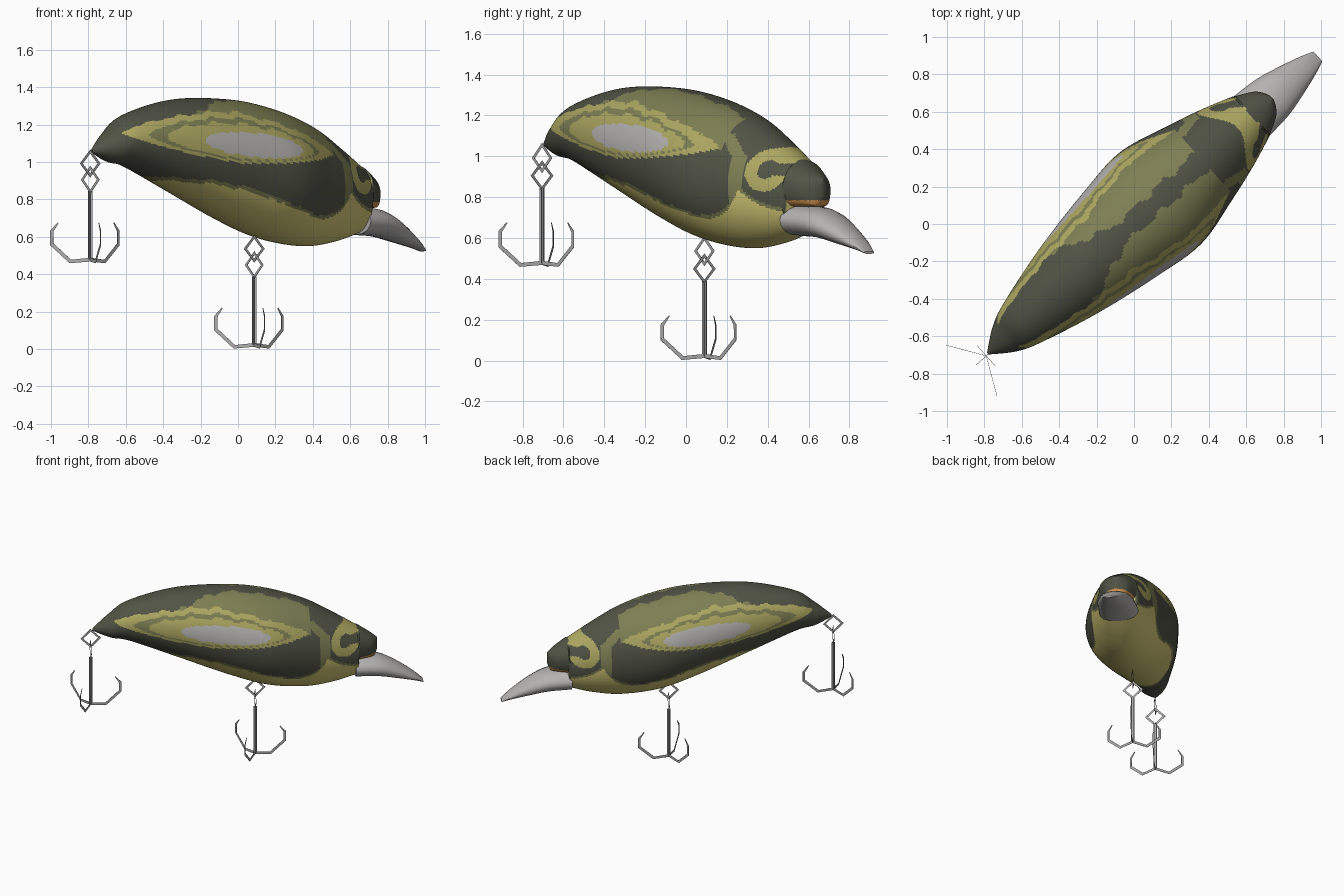
import bpy, bmesh, math
from mathutils import Vector

if "Cube" in bpy.data.objects:
    bpy.data.objects.remove(bpy.data.objects["Cube"])

HEADING = math.radians(42)
U = Vector((math.cos(HEADING), math.sin(HEADING), 0))   # along the lure
V = Vector((-U.y, U.x, 0))                              # across the lure
UP = Vector((0, 0, 1))


def material(name, rgb):
    m = bpy.data.materials.new(name)
    m.diffuse_color = (*rgb, 1)
    m.use_nodes = True
    m.node_tree.nodes["Principled BSDF"].inputs["Base Color"].default_value = m.diffuse_color
    return m


DARK, OLIVE, YELLOW, GREY, ORANGE, BELLY_YELLOW = range(6)
PAINTS = [material("dark_olive", (.082, .087, .06)), material("mid_olive", (.21, .215, .088)),
          material("flank_yellow", (.42, .39, .12)), material("silver_grey", (.46, .45, .44)),
          material("orange", (.65, .29, .075)), material("belly_yellow", (.66, .59, .18))]
METAL = material("hook_metal", (.42, .42, .42))


def place(s, v, z):
    return U * s + V * (v + .008) + UP * z


def smooth_between(rows, n):
    """Catmull-Rom interpolation through rows of station values."""
    out = []
    for i in range(len(rows) - 1):
        quad = [rows[max(i - 1, 0)], rows[i], rows[i + 1], rows[min(i + 2, len(rows) - 1)]]
        for k in range(n):
            t = k / n
            out.append([.5 * (2 * b + (c - a) * t + (2 * a - 5 * b + 4 * c - d) * t * t
                              + (3 * b - a - 3 * c + d) * t ** 3) for a, b, c, d in zip(*quad)])
    return out + [rows[-1]]


def loft(name, stations, sides, mats, paint=None):
    """Stations are (s, top z, bottom z, half width, roundness of the lower half)."""
    bm = bmesh.new()
    rings = []
    where = {}
    for s, zt, zb, hw, power in stations:
        ring = []
        for k in range(sides):
            a = math.tau * k / sides
            sn, cs = math.sin(a), math.cos(a)
            if cs < 0:
                sn = math.copysign(abs(sn) ** power, sn)
            v, z = hw * sn, (zt + zb) / 2 + (zt - zb) / 2 * cs
            vert = bm.verts.new(place(s, v, z))
            where[vert] = Vector((s, v, z))
            ring.append(vert)
        rings.append(ring)
    for r, q in zip(rings, rings[1:]):
        for k in range(sides):
            j = (k + 1) % sides
            bm.faces.new((r[k], r[j], q[j], q[k]))
    if paint:
        for f in bm.faces:
            c = sum((where[v] for v in f.verts), Vector()) / len(f.verts)
            f.material_index = paint(*c)
    bm.faces.new(rings[0])
    bm.faces.new(rings[-1])
    bmesh.ops.recalc_face_normals(bm, faces=bm.faces)
    ob = finish(name, bm, mats)
    bpy.ops.object.select_all(action='DESELECT')
    ob.select_set(True)
    bpy.context.view_layer.objects.active = ob
    bpy.ops.object.shade_smooth_by_angle(angle=math.radians(45))


def finish(name, bm, mats):
    me = bpy.data.meshes.new(name)
    bm.to_mesh(me)
    bm.free()
    for m in mats:
        me.materials.append(m)
    ob = bpy.data.objects.new(name, me)
    bpy.context.collection.objects.link(ob)
    return ob


# Upper edge of the pale belly along the body
BELLY = [(-1.1, .98), (-.73, .93), (-.34, .90), (-.12, .86), (.28, .735), (.40, .71), (.48, .72),
         (.56, .77), (.62, .85), (.67, .81), (.75, .775), (.86, .74), (1.1, .70)]


def belly_line(s):
    for (a, za), (b, zb) in zip(BELLY, BELLY[1:]):
        if s <= b:
            return za + (zb - za) * (s - a) / (b - a)
    return BELLY[-1][1]


def body_paint(s, v, z):
    jag = .008 * math.sin(31 * s) + .005 * math.sin(67 * s + 1)
    low = belly_line(s) + jag * .4
    if s > .862 and .757 < z < .785:             # mouth corner
        return ORANGE
    if z < low - .018:
        return BELLY_YELLOW
    if z < low:
        return OLIVE
    if s > .5:                                   # head with gill belt and eye ring
        ds, dz = s - .755, z - .935
        d = math.hypot(ds, dz)
        if .045 < d < .108 and not (ds > .02 and abs(dz) < .03):
            return YELLOW
        belt = .60 - max(0, z - 1.0) * .9 + jag  # sweeps back into the flank patch
        if abs(s - belt) < .032 and z < 1.11:
            return OLIVE
        return DARK
    h = z - 1.09 + .08 * (s + .12)               # nested flank patches

    def inside(centre, a, up, down, p=2):
        return (abs(s - centre) / a) ** p + (abs(h) / (up if h > 0 else down)) ** p < 1
    if inside(-.12, .32, .065, .065):
        return GREY
    if inside(-.19, .48 + jag, .11 + jag, .08, 1.7):
        return YELLOW
    if inside(-.21, .56, .137 + jag, .09, 1.5):
        return OLIVE
    if inside(-.21, .69, .17 + jag, .103, 1.4):
        return YELLOW
    if h > -.01 and s > -.6 and abs(v) > .055 + 1.5 * jag + max(0, -.1 - s) * .35:
        return OLIVE
    return DARK


# Body, ending in a blunt snout that overhangs the lip
body = [(-1.045, 1.07, 1.05, .006, 1), (-.92, 1.17, 1.0, .095, 1), (-.78, 1.26, .97, .15, 1),
        (-.45, 1.335, .835, .235, 1), (-.08, 1.335, .68, .30, 1), (.2, 1.29, .587, .327, 1),
        (.47, 1.205, .55, .265, 1), (.68, 1.09, .573, .205, .95), (.85, .985, .62, .145, .85)]
snout = [(.86, .98, .752, .138, .4), (.945, .925, .755, .092, .4), (.98, .90, .76, .055, .4),
         (1.0, .885, .80, .015, .6)]
loft("lure_body", smooth_between(body, 24) + smooth_between(snout, 8), 160, PAINTS, body_paint)

# Diving lip under the snout
lip = [(.835, .765, .61, .143, .8), (1.0, .748, .60, .13, .8), (1.13, .69, .572, .10, .8),
       (1.26, .60, .542, .062, .8), (1.33, .535, .522, .035, .8)]
loft("diving_lip", smooth_between(lip, 3), 16, [PAINTS[GREY]])


def ribbon(bm, pts, widths, origin, axis):
    """Thin flat strip along (r, z) points, lying in the upright plane through axis."""
    side = axis.cross(UP) * .001
    rows = []
    for i, (r, z) in enumerate(pts):
        a, b = Vector(pts[max(i - 1, 0)]), Vector(pts[min(i + 1, len(pts) - 1)])
        d = (b - a).normalized()
        n = Vector((-d.y, d.x)) * widths[i] / 2
        edges = [origin + axis * (r + n.x * k) + UP * (z + n.y * k) for k in (1, -1)]
        rows.append([bm.verts.new(p) for p in (edges[0] + side, edges[1] + side,
                                               edges[1] - side, edges[0] - side)])
    for p, q in zip(rows, rows[1:]):
        for k in range(4):
            bm.faces.new((p[k], p[k - 1], q[k - 1], q[k]))


def diamond(bm, origin, axis, z, r, w):
    """Flat square split ring standing on a corner."""
    side = axis.cross(UP) * .001
    rows = []
    for k in range(4):
        d = axis * math.cos(k * math.pi / 2) + UP * math.sin(k * math.pi / 2)
        c = origin + UP * z
        rows.append([bm.verts.new(p) for p in (c + d * (r + w) + side, c + d * (r - w) + side,
                                               c + d * (r - w) - side, c + d * (r + w) - side)])
    for i in range(4):
        p, q = rows[i - 1], rows[i]
        for k in range(4):
            bm.faces.new((p[k], p[k - 1], q[k - 1], q[k]))


ARM = [(0, .478), (.11, .468), (.213, .56), (.213, .63), (.178, .675)]


# Split rings and treble hooks made of flat metal strip, tail and belly
def treble(name, x, y, drop):
    origin = Vector((x, y, -drop))
    bm = bmesh.new()
    diamond(bm, origin, U, .992, .064, .010)
    diamond(bm, origin, V, .905, .064, .010)
    bmesh.ops.recalc_face_normals(bm, faces=bm.faces)
    finish(name + "_split_rings", bm, [METAL])
    bm = bmesh.new()
    for deg in (45, 165, 285):
        axis = Vector((math.cos(math.radians(deg)), math.sin(math.radians(deg)), 0))
        ribbon(bm, [(0, .845), (0, .478)], [.024] * 2, origin, axis)
        ribbon(bm, ARM, [.02, .02, .02, .018, .006], origin, axis)
    bmesh.ops.recalc_face_normals(bm, faces=bm.faces)
    finish(name + "_treble_hook", bm, [METAL])


treble("tail", -.79, -.705, 0)
treble("belly", .087, .09, .456)
